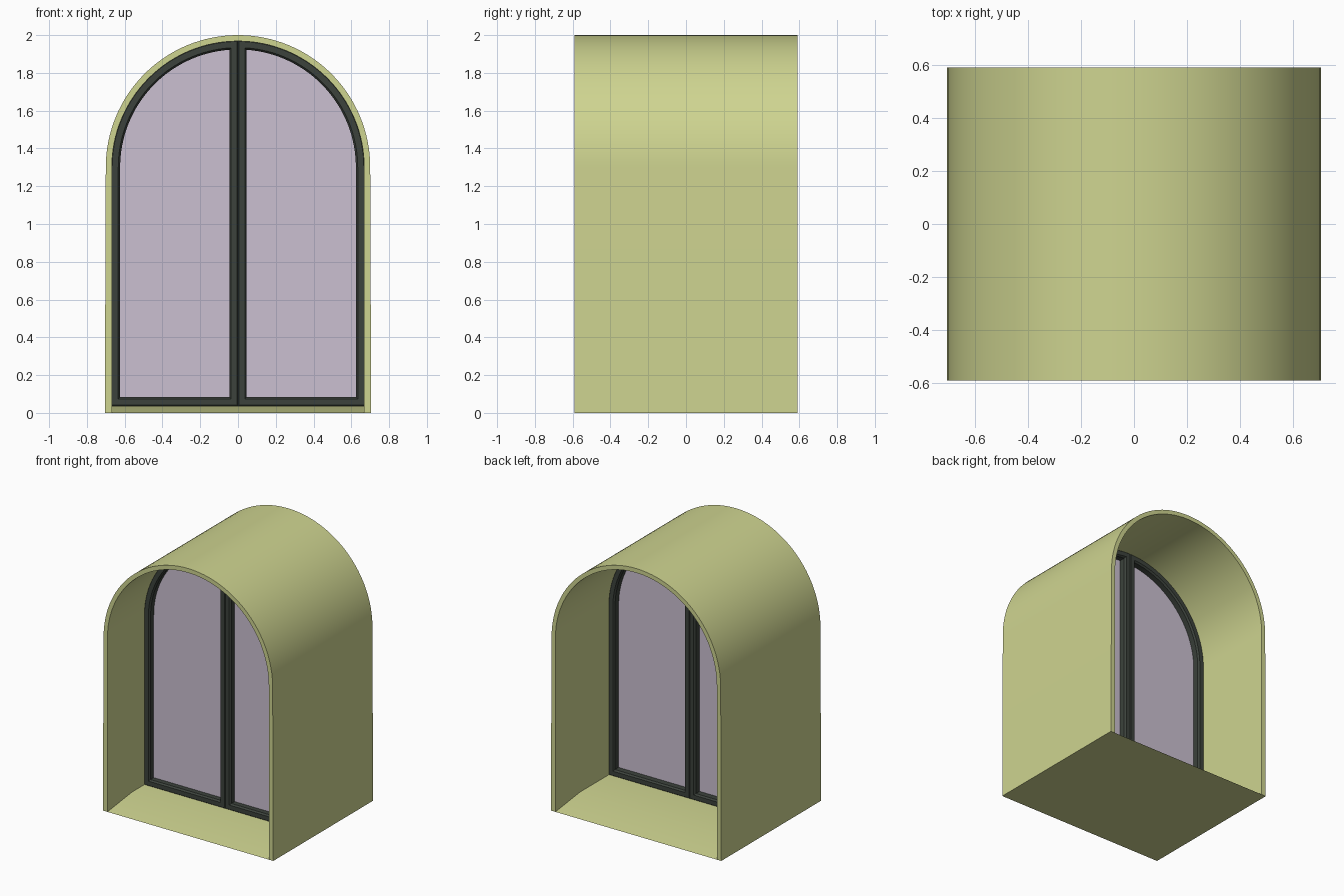
import bpy, bmesh, math

cube = bpy.data.objects.get("Cube")
if cube:
    bpy.data.objects.remove(cube)

DEPTH = 0.59      # half depth of the surround
SPRING = 1.30     # height where the arch starts
SILL = 0.037      # height of the flat part of the sill
SEGMENTS = 32     # steps per quarter arch
FRONT, BACK = -0.155, -0.04


def material(name, color):
    m = bpy.data.materials.new(name)
    m.use_nodes = True
    m.diffuse_color = (*color, 1)
    m.node_tree.nodes["Principled BSDF"].inputs["Base Color"].default_value = (*color, 1)
    return m


plaster = material("olive plaster", (0.62, 0.66, 0.28))
metal = material("dark frame", (0.045, 0.055, 0.045))
pane = material("lavender glass", (0.60, 0.53, 0.64))


def loft(name, loops, mat, wrap=False, caps=False, closed=True):
    """Skin a list of equal-length point loops."""
    bm = bmesh.new()
    rings = [[bm.verts.new(p) for p in loop] for loop in loops]
    pairs = list(zip(rings, rings[1:])) + ([(rings[-1], rings[0])] if wrap else [])
    for a, b in pairs:
        n = len(a)
        for i in range(n if closed else n - 1):
            j = (i + 1) % n
            bm.faces.new((a[i], a[j], b[j], b[i]))
    if caps:
        bm.faces.new(rings[0])
        bm.faces.new(rings[-1])
    if not closed:
        for end in (0, -1):
            bm.faces.new([r[end] for r in rings])
    bmesh.ops.recalc_face_normals(bm, faces=bm.faces)
    mesh = bpy.data.meshes.new(name)
    bm.to_mesh(mesh)
    bm.free()
    obj = bpy.data.objects.new(name, mesh)
    bpy.context.collection.objects.link(obj)
    mesh.materials.append(mat)
    bpy.ops.object.select_all(action="DESELECT")
    obj.select_set(True)
    bpy.context.view_layer.objects.active = obj
    bpy.ops.object.shade_smooth_by_angle(angle=math.radians(30))
    return obj


def arch(radius, foot, y):
    """Full arch outline from one foot to the other."""
    n = 2 * SEGMENTS
    arc = [(radius * math.cos(math.pi * i / n), y,
            SPRING + radius * math.sin(math.pi * i / n)) for i in range(n + 1)]
    return [(foot, y, 0)] + arc + [(-foot, y, 0)]


def half_arch(inset, y, side):
    """Outline of one leaf, moved inwards by inset."""
    r = 0.67 - inset
    end = math.acos(inset / r)
    pts = [(inset, SILL + inset), (r, SILL + inset)]
    for i in range(SEGMENTS + 1):
        a = end * i / SEGMENTS
        pts.append((r * math.cos(a), SPRING + r * math.sin(a)))
    return [(side * x, y, z) for x, z in pts]


# Arched surround
loft("arched_surround",
     [arch(0.70, 0.705, -DEPTH), arch(0.70, 0.705, DEPTH),
      arch(0.668, 0.668, DEPTH), arch(0.668, 0.668, -DEPTH)],
     plaster, wrap=True, closed=False)

# Sill, sloping down to both openings
sill_profile = [(-DEPTH, 0), (DEPTH, 0), (0.30, SILL), (-0.30, SILL)]
loft("sloped_sill", [[(x, y, z) for y, z in sill_profile] for x in (-0.67, 0.67)],
     plaster, caps=True)

# Two window leaves, each a chamfered frame with a pane
frame_profile = [(0, FRONT + 0.004), (0.004, FRONT), (0.036, FRONT), (0.046, FRONT + 0.012),
                 (0.046, BACK - 0.012), (0.036, BACK), (0.004, BACK), (0, BACK - 0.004)]
for label, side in (("left", 1), ("right", -1)):
    loft(label + "_leaf_frame", [half_arch(d, y, side) for d, y in frame_profile],
         metal, wrap=True)
    loft(label + "_pane", [half_arch(0.04, y, side) for y in (-0.105, -0.095)],
         pane, caps=True)
